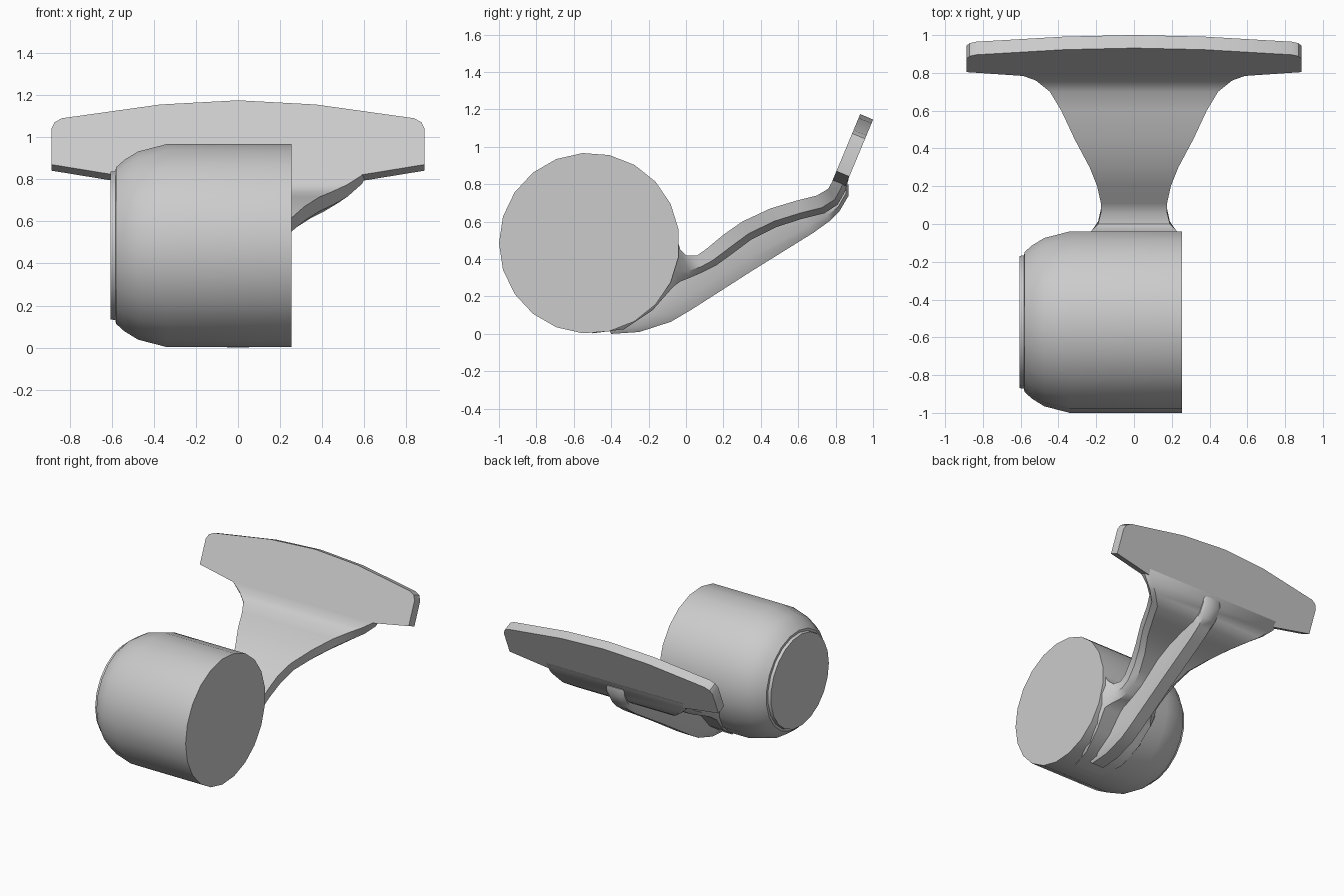
import bpy, bmesh, math

if "Cube" in bpy.data.objects:
    bpy.data.objects.remove(bpy.data.objects["Cube"])


def finish(bm, name, angle=35):
    bmesh.ops.recalc_face_normals(bm, faces=bm.faces)
    me = bpy.data.meshes.new(name)
    bm.to_mesh(me)
    bm.free()
    ob = bpy.data.objects.new(name, me)
    bpy.context.collection.objects.link(ob)
    bpy.ops.object.select_all(action='DESELECT')
    ob.select_set(True)
    bpy.context.view_layer.objects.active = ob
    bpy.ops.object.shade_smooth_by_angle(angle=math.radians(angle))
    return ob


def skin(rings, name, angle=35):
    """Join closed rings of points into a capped solid."""
    bm = bmesh.new()
    loops = [[bm.verts.new(p) for p in r] for r in rings]
    n = len(loops[0])
    for a, b in zip(loops, loops[1:]):
        for i in range(n):
            j = (i + 1) % n
            bm.faces.new((a[i], a[j], b[j], b[i]))
    bm.faces.new(loops[0])
    bm.faces.new(loops[-1])
    return finish(bm, name, angle)


def beam(stations, inset, name):
    """Loft a strip with chamfered lower edges: (top y, z, bottom y, z, half width)."""
    rings = []
    for yt, zt, yb, zb, w in stations:
        ym, zm = yt + (yb - yt) * .68, zt + (zb - zt) * .68
        half = [(w, yt, zt), (w, ym, zm), (w - inset, yb, zb)]
        rings.append(half + [(-x, y, z) for x, y, z in reversed(half)])
    return skin(rings, name, 40)


# Round housing: 21-sided lathe along x with a rounded left shoulder
profile = [(-.605, .352), (-.582, .355), (-.58, .372), (-.54, .408),
           (-.475, .448), (-.34, .483), (.255, .483)]
SIDES = 21
skin([[(x, -.517 + r * math.cos(math.pi + 2 * math.pi * i / SIDES),
        .485 + r * math.sin(math.pi + 2 * math.pi * i / SIDES))
       for i in range(SIDES)] for x, r in profile], "housing")

# Neck: wraps the underside of the housing, narrows, then flares to the plate
beam([
    (-.50, .10, -.50, .003, .16), (-.25, .20, -.33, .025, .20),
    (-.15, .30, -.18, .125, .23), (-.06, .55, -.07, .25, .25),
    (-.03, .45, -.03, .28, .22), (0, .42, .02, .30, .19),
    (.06, .42, .09, .33, .175), (.11, .455, .16, .365, .175),
    (.20, .53, .25, .43, .195), (.30, .60, .35, .505, .235),
    (.45, .67, .48, .57, .315), (.60, .715, .62, .615, .385),
    (.70, .74, .74, .645, .445), (.76, .775, .81, .69, .52),
    (.785, .82, .85, .76, .59), (.805, .87, .87, .83, .62),
], .04, "neck")

# Stiffening rib under the neck
beam([(*s, .075) for s in [
    (-.45, .10, -.40, 0), (-.30, .10, -.25, .01),
    (-.15, .20, -.08, .065), (0, .36, .03, .13),
    (.30, .55, .35, .335), (.60, .66, .68, .54),
    (.72, .69, .77, .605), (.80, .73, .82, .655),
    (.82, .77, .87, .74), (.83, .80, .87, .80)]], .025, "rib")

# Leaning back plate
half = [(.37, 1.155), (.835, 1.09), (.87, 1.072), (.887, 1.04),
        (.887, .87), (.58, .82)]
outline = [(0, 1.175)] + half + [(-x, z) for x, z in reversed(half)]
front = [(x, .80 + (z - .86) * .417, z) for x, z in outline]
back = [(x, y + .069, z - .029) for x, y, z in front]
skin([front, back], "back_plate", 30)
